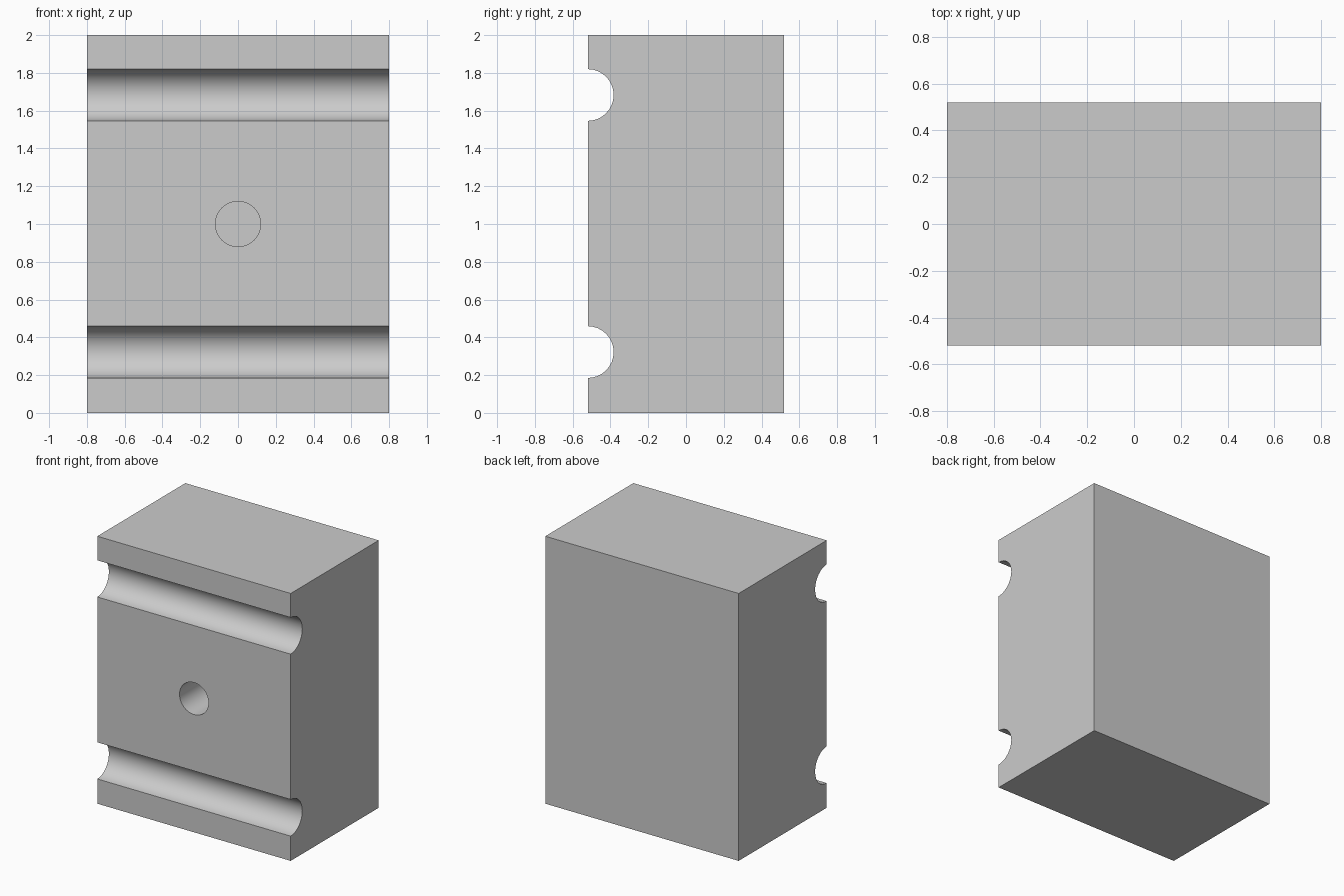
import bpy, bmesh
from math import pi, sin, cos

if "Cube" in bpy.data.objects:
    bpy.data.objects.remove(bpy.data.objects["Cube"])

W, D, H = 0.8, 0.52, 2.0          # half width, half depth, height
GROOVE_R, GROOVE_Z = 0.137, (1.683, 0.322)
HOLE_R, HOLE_DEPTH = 0.12, 0.6
STEPS = 16


def groove(zc):
    """Half-round notch in the front face, top to bottom, as (y, z) points."""
    return [(-D + GROOVE_R * sin(pi * i / STEPS), zc + GROOVE_R * cos(pi * i / STEPS))
            for i in range(STEPS + 1)]


# Side profile with two grooves, extruded across the width
profile = [(D, 0), (D, H), (-D, H)]
for zc in GROOVE_Z:
    profile += groove(zc)
profile.append((-D, 0))

bm = bmesh.new()
face = bm.faces.new([bm.verts.new((-W, y, z)) for y, z in profile])
ext = bmesh.ops.extrude_face_region(bm, geom=[face])
bmesh.ops.translate(bm, vec=(2 * W, 0, 0),
                    verts=[v for v in ext["geom"] if isinstance(v, bmesh.types.BMVert)])
bmesh.ops.recalc_face_normals(bm, faces=bm.faces)
mesh = bpy.data.meshes.new("grooved_block")
bm.to_mesh(mesh)
bm.free()
block = bpy.data.objects.new("grooved_block", mesh)
bpy.context.collection.objects.link(block)

# Blind hole in the middle of the front face
bpy.ops.mesh.primitive_cylinder_add(vertices=32, radius=HOLE_R, depth=2 * HOLE_DEPTH,
                                    location=(0, -D, 1.0), rotation=(pi / 2, 0, 0))
cutter = bpy.context.object
cutter.name = "hole_cutter"
cutter.hide_render = True
mod = block.modifiers.new("hole", 'BOOLEAN')
mod.operation = 'DIFFERENCE'
mod.solver = 'EXACT'
mod.object = cutter
bpy.ops.object.select_all(action='DESELECT')
bpy.context.view_layer.objects.active = block
block.select_set(True)
bpy.ops.object.modifier_apply(modifier=mod.name)
bpy.data.objects.remove(cutter, do_unlink=True)

# Smooth groove and hole walls, crisp block edges
bpy.ops.object.shade_smooth_by_angle(angle=pi / 6)
